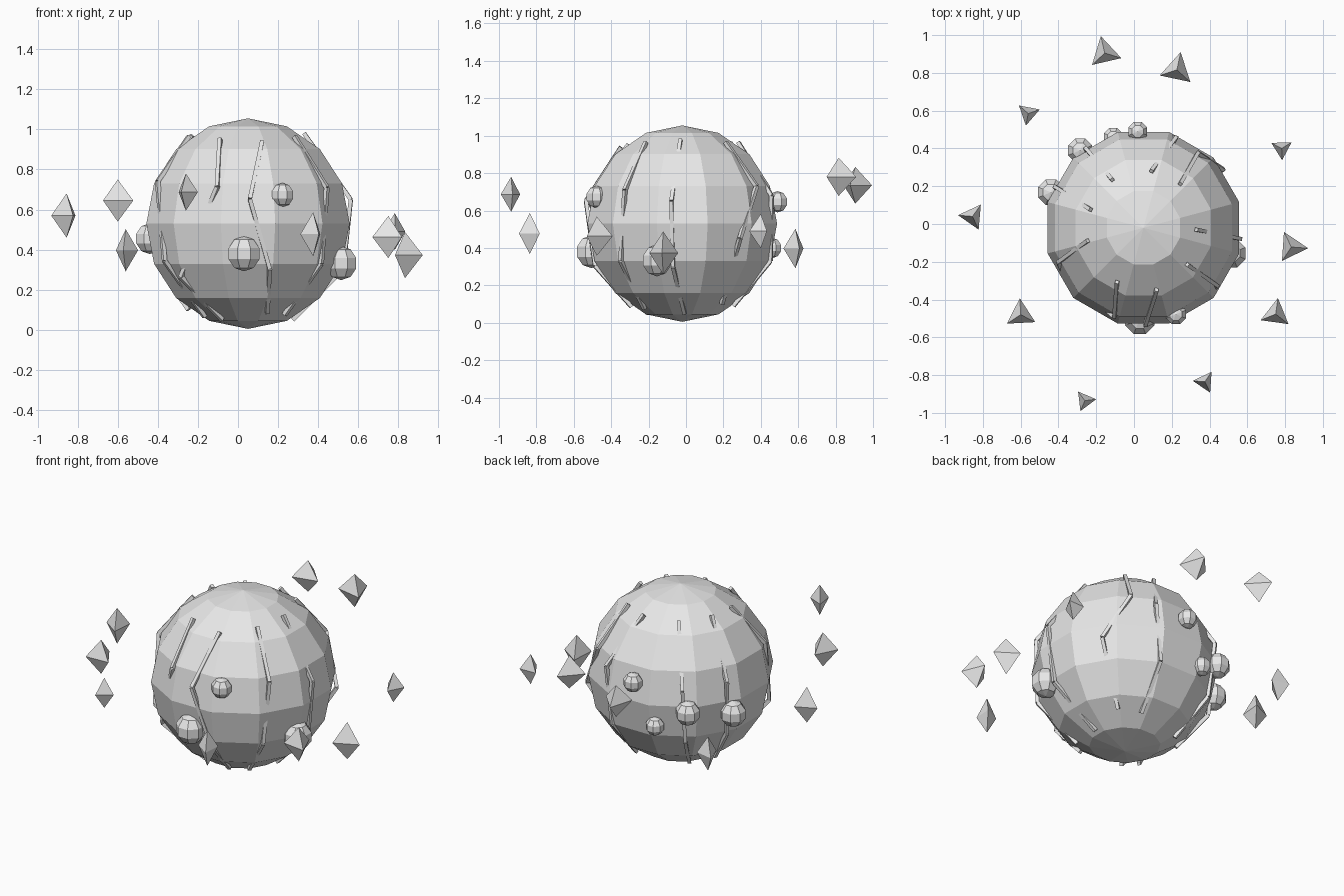
import bpy, bmesh, math
from mathutils import Vector, Matrix

if "Cube" in bpy.data.objects:
    bpy.data.objects.remove(bpy.data.objects["Cube"])

stone = bpy.data.materials.new("grey_stone")
stone.diffuse_color = (0.8, 0.8, 0.8, 1)
stone.use_nodes = True
stone.node_tree.nodes["Principled BSDF"].inputs["Base Color"].default_value = stone.diffuse_color

CENTRE = Vector((0.05, -0.02, 0.53))
RADIUS = 0.525


def finish(bm, name):
    """Turn a bmesh into a flat-shaded object."""
    bmesh.ops.recalc_face_normals(bm, faces=bm.faces[:])
    mesh = bpy.data.meshes.new(name)
    bm.to_mesh(mesh)
    bm.free()
    mesh.materials.append(stone)
    obj = bpy.data.objects.new(name, mesh)
    bpy.context.collection.objects.link(obj)
    return obj


def ball(name, centre, radius, sides, rings):
    """Low-poly ball turned half a step so a flat column faces front."""
    bm = bmesh.new()
    m = Matrix.Translation(centre) @ Matrix.Rotation(math.pi / sides, 4, 'Z')
    bmesh.ops.create_uvsphere(bm, u_segments=sides, v_segments=rings,
                              radius=radius, matrix=m)
    return finish(bm, name)


def crystal(name, x, y, z, radius, half_height, turn):
    """Three-sided double pyramid."""
    bm = bmesh.new()
    top = bm.verts.new((x, y, z + half_height))
    low = bm.verts.new((x, y, z - half_height))
    ring = []
    for k in range(3):
        a = math.radians(turn + 120 * k)
        ring.append(bm.verts.new((x + radius * math.cos(a),
                                  y + radius * math.sin(a), z)))
    for k in range(3):
        a, b = ring[k], ring[(k + 1) % 3]
        bm.faces.new((a, b, top))
        bm.faces.new((b, a, low))
    return finish(bm, name)


def surface_point(z, azimuth, r=0.53):
    h = z - CENTRE.z
    flat = math.sqrt(r * r - h * h)
    a = math.radians(azimuth)
    return CENTRE + Vector((flat * math.cos(a), flat * math.sin(a), h))


def vein(name, stops, width=0.02):
    """Chain of straight square rods between points on the globe."""
    bm = bmesh.new()
    pts = [surface_point(z, a) for z, a in stops]
    for p, q in zip(pts, pts[1:]):
        along = (q - p).normalized()
        out = (p + q) / 2 - CENTRE
        side = along.cross(out).normalized()
        out = side.cross(along)
        rot = Matrix((side, out, along)).transposed().to_4x4()
        size = Matrix.Diagonal((width, width, (q - p).length, 1))
        bmesh.ops.create_cube(bm, size=1,
                              matrix=Matrix.Translation((p + q) / 2) @ rot @ size)
    return finish(bm, name)


# Globe
ball("globe", CENTRE, RADIUS, 12, 8)

# Bumps on the globe: x, y, z, radius
bumps = [
    (0.03, -0.505, 0.38, 0.088), (0.222, -0.478, 0.673, 0.06),
    (0.515, -0.155, 0.333, 0.085), (-0.44, 0.168, 0.455, 0.077),
    (-0.285, 0.39, 0.50, 0.072), (0.02, 0.49, 0.647, 0.057),
    (-0.11, 0.46, 0.40, 0.055),
]
for i, (x, y, z, r) in enumerate(bumps):
    ball(f"bump_{i + 1}", Vector((x, y, z)), r, 8, 5)

# Veins running down the globe: (height, azimuth) stops
veins = [
    [(0.965, 82), (0.68, 70), (0.33, 74), (0.09, 68)],
    [(0.965, 50), (0.73, 54), (0.45, 36), (0.10, 43)],
    [(0.98, -2), (0.65, -6.5), (0.30, -6), (0.05, 3)],
    [(0.965, -40), (0.71, -38), (0.33, -42), (0.075, -48)],
    [(0.94, -78), (0.653, -89), (0.304, -77), (0.085, -70.5)],
    [(0.953, -116), (0.713, -108), (0.264, -137), (0.05, -125)],
    [(0.965, 193), (0.74, 202), (0.344, 213), (0.065, 212)],
    [(0.97, 161), (0.65, 155), (0.32, 157), (0.10, 163)],
    [(0.965, 123), (0.63, 126), (0.30, 128), (0.08, 135)],
]
for i, stops in enumerate(veins):
    vein(f"vein_{i + 1}", stops)

# Floating crystals: x, y, z, radius, half height, turn
crystals = [
    (-0.155, 0.905, 0.735, 0.092, 0.098, 103),
    (0.227, 0.816, 0.78, 0.096, 0.102, 78),
    (-0.56, 0.585, 0.397, 0.065, 0.105, 139),
    (0.782, 0.40, 0.49, 0.062, 0.092, 152),
    (-0.855, 0.04, 0.57, 0.077, 0.11, 175),
    (0.833, -0.122, 0.373, 0.089, 0.115, 116),
    (-0.60, -0.48, 0.645, 0.087, 0.105, 93),
    (0.75, -0.477, 0.463, 0.086, 0.105, 82),
    (0.375, -0.835, 0.477, 0.064, 0.11, 56),
    (-0.26, -0.935, 0.687, 0.06, 0.093, 127),
]
for i, c in enumerate(crystals):
    crystal(f"crystal_{i + 1}", *c)
